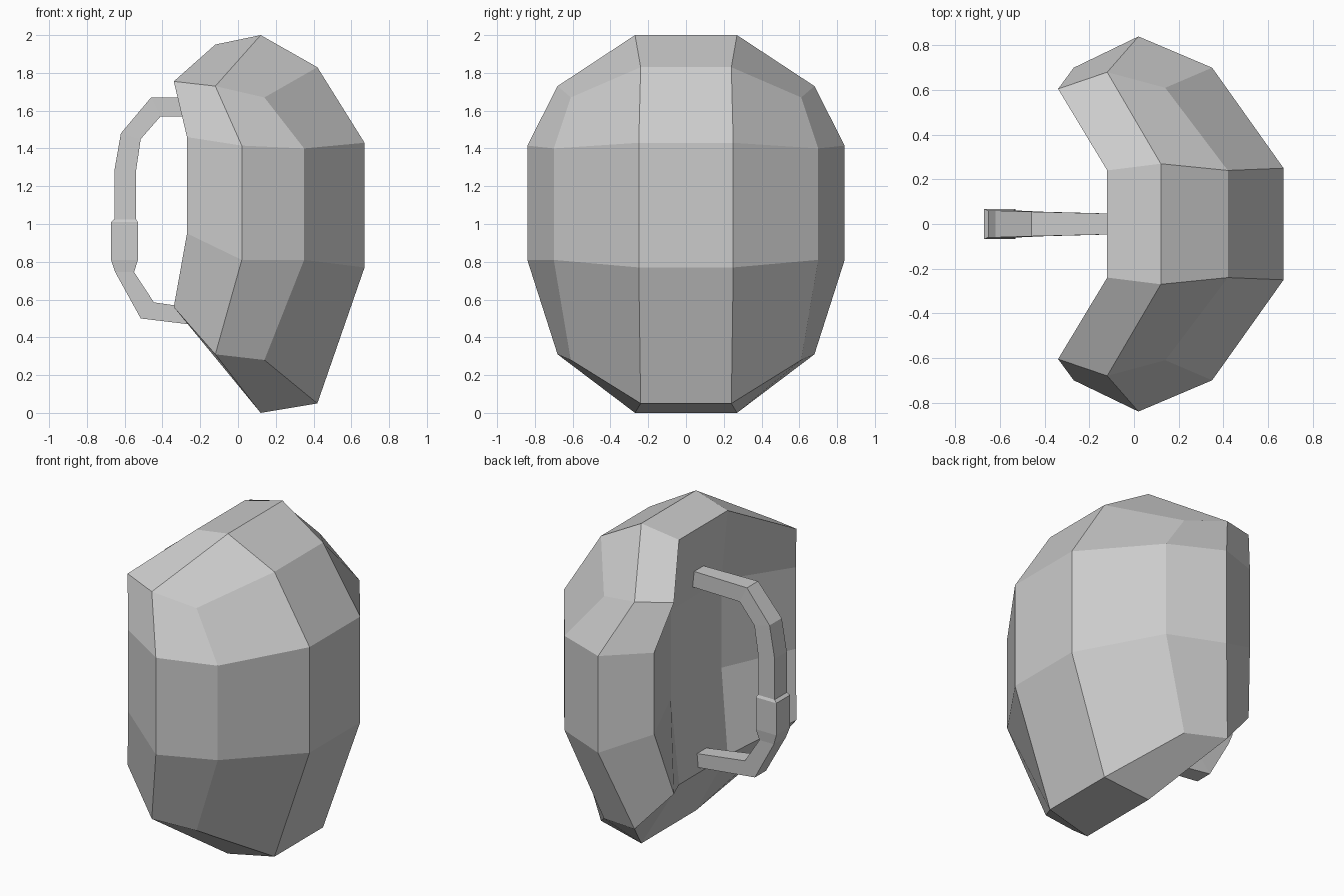
import bpy, bmesh

if "Cube" in bpy.data.objects:
    bpy.data.objects.remove(bpy.data.objects["Cube"])

grey = bpy.data.materials.new("plain_grey")
grey.diffuse_color = (0.6, 0.6, 0.6, 1)
grey.use_nodes = True
grey.node_tree.nodes["Principled BSDF"].inputs["Base Color"].default_value = grey.diffuse_color


def finish(name, bm):
    bmesh.ops.recalc_face_normals(bm, faces=bm.faces)
    mesh = bpy.data.meshes.new(name)
    bm.to_mesh(mesh)
    bm.free()
    mesh.materials.append(grey)
    obj = bpy.data.objects.new(name, mesh)
    bpy.context.collection.objects.link(obj)
    return obj


# Shield layers: per row (top to bottom) the outer and inner column, mirrored in y
FRONT = [((.14, .61, 1.67), (.42, .24, 1.83)),
         ((.35, .70, 1.40), (.67, .25, 1.43)),
         ((.35, .70, .81), (.67, .25, .77)),
         ((.14, .61, .28), (.42, .24, .05))]
RIM = [((-.12, .68, 1.73), (.12, .27, 2.0)),
       ((.02, .84, 1.415), None),
       ((.02, .84, .81), None),
       ((-.12, .68, .31), (.12, .27, 0))]
BACK = [((-.34, .605, 1.755), (-.12, .24, 1.95)),
        ((-.27, .70, 1.46), (-.07, .25, 1.50)),
        ((-.27, .70, .95), (-.07, .25, .95)),
        ((-.34, .605, .56), (-.12, .24, .42))]


def layer(bm, rows):
    def vert(p, s):
        return bm.verts.new((p[0], s * p[1], p[2])) if p else None
    return [[vert(o, -1), vert(i, -1), vert(i, 1), vert(o, 1)] for o, i in rows]


def border(g):
    return (g[0] + [g[1][3], g[2][3]] + g[3][::-1] + [g[2][0], g[1][0]])


# Shield: front and hollow back panels joined through a flared rim
bm = bmesh.new()
front, rim, back = (layer(bm, rows) for rows in (FRONT, RIM, BACK))
for g in (front, back):
    for r in range(3):
        for c in range(3):
            bm.faces.new((g[r][c], g[r][c + 1], g[r + 1][c + 1], g[r + 1][c]))
for a, b in ((front, rim), (rim, back)):
    a, b = border(a), border(b)
    for k in range(12):
        n = (k + 1) % 12
        bm.faces.new((a[k], a[n], b[n], b[k]))
finish("shield_shell", bm)

# Handle: square sections (outer x, z, inner x, z, half width) swept along its bend
SECTIONS = [(-.04, 1.67, -.04, 1.57, .045),
            (-.46, 1.67, -.41, 1.57, .055),
            (-.62, 1.48, -.515, 1.45, .06),
            (-.655, 1.28, -.54, 1.28, .06),
            (-.655, 1.025, -.54, 1.025, .06),
            (-.672, 1.01, -.53, 1.01, .068),
            (-.672, .81, -.53, .81, .068),
            (-.65, .745, -.55, .745, .06),
            (-.515, .50, -.445, .585, .055),
            (-.06, .445, -.06, .53, .045)]
bm = bmesh.new()
loops = [[bm.verts.new(p) for p in ((ox, -w, oz), (ox, w, oz), (ix, w, iz), (ix, -w, iz))]
         for ox, oz, ix, iz, w in SECTIONS]
for a, b in zip(loops, loops[1:]):
    for k in range(4):
        n = (k + 1) % 4
        bm.faces.new((a[k], a[n], b[n], b[k]))
bm.faces.new(loops[0])
bm.faces.new(loops[-1])
finish("handle", bm)
